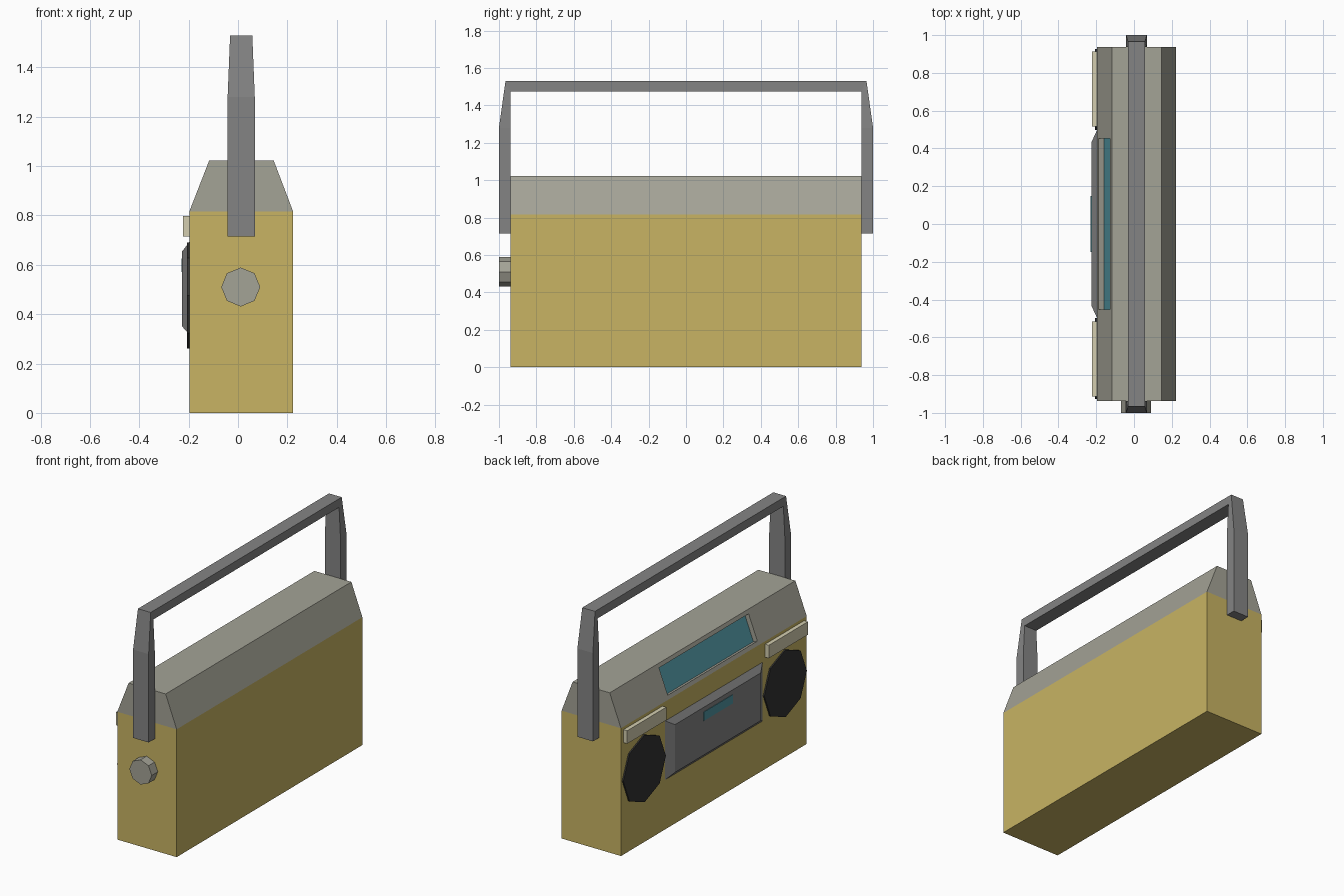
import bpy, bmesh, math
from mathutils import Vector

if "Cube" in bpy.data.objects:
    bpy.data.objects.remove(bpy.data.objects["Cube"])

CX = 0.013          # centre line of the case in x
FACE = -0.197       # x of the speaker side
BACK = 0.223
HALF = 0.938        # half length of the case in y


def material(name, r, g, b):
    m = bpy.data.materials.new(name)
    lin = [((c / 255 + 0.055) / 1.055) ** 2.4 for c in (r, g, b)]
    m.diffuse_color = (*lin, 1)
    m.use_nodes = True
    m.node_tree.nodes["Principled BSDF"].inputs["Base Color"].default_value = m.diffuse_color
    return m


yellow = material("mustard_yellow", 200, 180, 99)
stone = material("stone_grey", 164, 163, 150)
grey = material("mid_grey", 132, 132, 132)
black = material("speaker_black", 50, 50, 50)
teal = material("teal_glass", 80, 148, 160)
cream = material("cream", 212, 206, 176)


def finish(bm, name, *mats):
    bmesh.ops.recalc_face_normals(bm, faces=bm.faces)
    me = bpy.data.meshes.new(name)
    bm.to_mesh(me)
    bm.free()
    for m in mats:
        me.materials.append(m)
    ob = bpy.data.objects.new(name, me)
    bpy.context.collection.objects.link(ob)
    return ob


def loft(rings, closed=False):
    """Skin equal-sized rings of points, capping the ends."""
    bm = bmesh.new()
    vs = [[bm.verts.new(p) for p in ring] for ring in rings]
    n = len(vs[0])
    for a, b in zip(vs, vs[1:]):
        for i in range(n):
            j = (i + 1) % n
            bm.faces.new((a[i], a[j], b[j], b[i]))
    bm.faces.new(vs[0])
    bm.faces.new(vs[-1])
    bmesh.ops.recalc_face_normals(bm, faces=bm.faces)
    return bm


def prism_y(profile):
    return loft([[(x, y, z) for x, z in profile] for y in (-HALF, HALF)])


def rect_x(x, y0, y1, z0, z1):
    return [(x, y0, z0), (x, y1, z0), (x, y1, z1), (x, y0, z1)]


def box(name, x0, x1, y0, y1, z0, z1, mat):
    return finish(loft([rect_x(x0, y0, y1, z0, z1), rect_x(x1, y0, y1, z0, z1)]), name, mat)


def octagon(axis, at, c1, c2, r):
    pts = []
    for i in range(8):
        a = i * math.pi / 4
        u, v = c1 + r * math.cos(a), c2 + r * math.sin(a)
        pts.append((at, u, v) if axis == "x" else (u, at, v))
    return pts


# case
finish(prism_y([(FACE, 0), (BACK, 0), (BACK, 0.817), (FACE, 0.817)]), "case", yellow)

# sloped top with a recessed tuning display in its front slope
bm = prism_y([(FACE, 0.817), (BACK, 0.817), (0.145, 1.022), (-0.117, 1.022)])
slope = min((f for f in bm.faces if f.normal.z > 0.1), key=lambda f: f.normal.x)
centre, normal = slope.calc_center_median(), slope.normal.copy()
bmesh.ops.inset_individual(bm, faces=[slope], thickness=0.01)
for v in slope.verts:
    d = v.co - centre
    s = 0.75 * (0.2 / 0.18)
    v.co = centre + Vector((d.x * s * 0.992, math.copysign(0.4525, d.y), d.z * s * 0.992))
floor = bmesh.ops.extrude_discrete_faces(bm, faces=[slope])["faces"][0]
bmesh.ops.translate(bm, verts=floor.verts, vec=normal * -0.03)
floor.material_index = 1
finish(bm, "top_with_display", stone, teal)

# carrying handle: cross-sections run up one leg, over and down the other
stations = [(1.0, 0.715, 0.938, 0.715, 0.055),
            (1.0, 1.28, 0.938, 1.28, 0.055),
            (0.965, 1.53, 0.938, 1.475, 0.045)]
rings = []
for side, order in ((-1, stations), (1, stations[::-1])):
    for yo, zo, yi, zi, w in order:
        rings.append([(CX - w, side * yo, zo), (CX + w, side * yo, zo),
                      (CX + w, side * yi, zi), (CX - w, side * yi, zi)])
finish(loft(rings), "handle", grey)

# side knob
finish(loft([octagon("y", y, 0.011, 0.51, 0.079) for y in (-1.0, -HALF)]), "knob", stone)

# speakers and the cream bars above them
for side, label in ((-1, "right"), (1, "left")):
    finish(loft([octagon("x", x, side * 0.712, 0.475, 0.215)
                 for x in (FACE - 0.009, FACE)]), label + "_speaker", black)
    y0, y1 = sorted((side * 0.5175, side * 0.9125))
    box(label + "_bar", -0.223, FACE, y0, y1, 0.715, 0.798, cream)

# cassette deck with bevelled sides, and its small window
finish(loft([rect_x(FACE, -0.492, 0.492, 0.317, 0.693),
             rect_x(-0.226, -0.433, 0.433, 0.35, 0.655)]), "cassette_deck", grey)
box("deck_window", -0.229, -0.226, -0.147, 0.147, 0.57, 0.626, teal)
